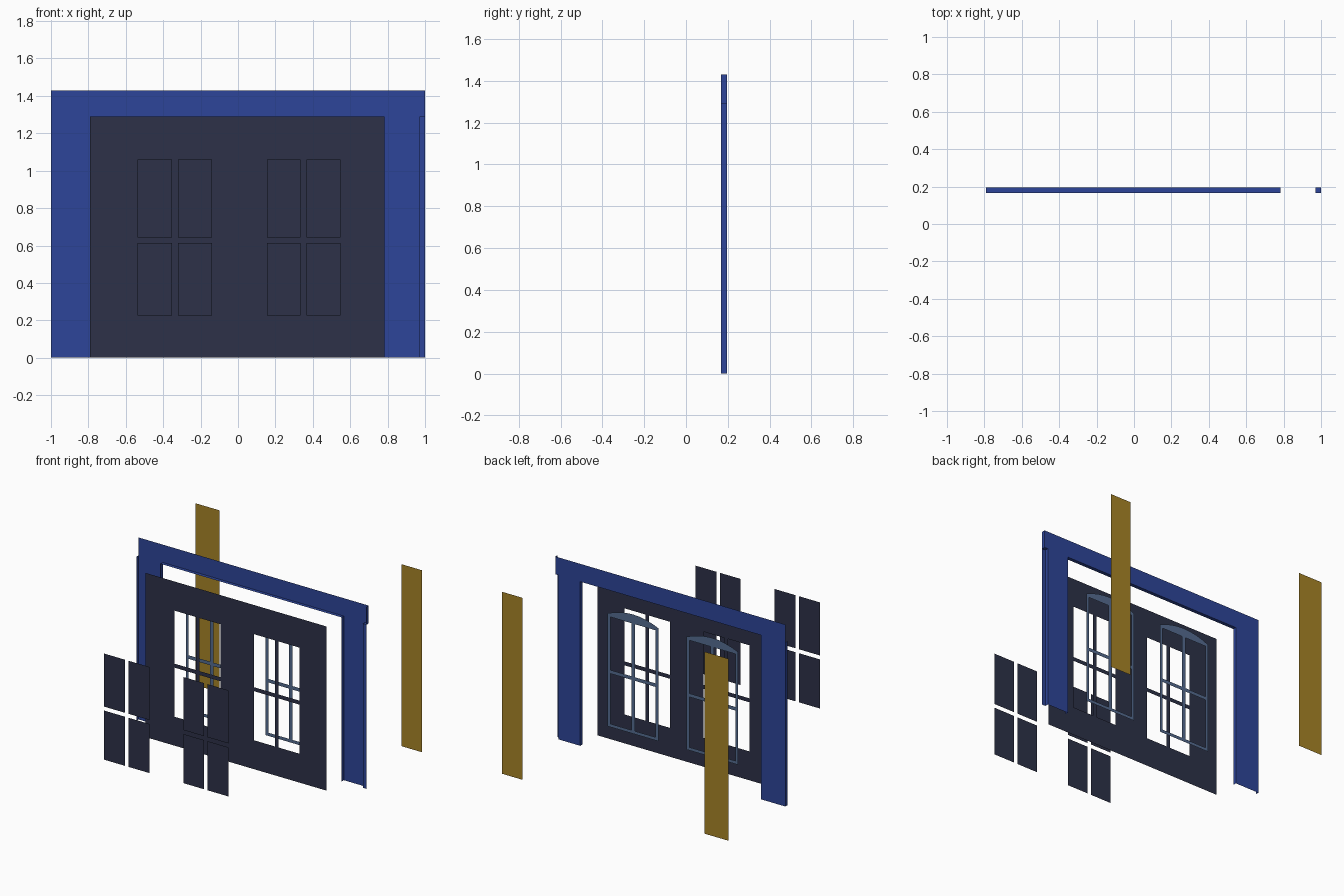
import bpy, math

if "Cube" in bpy.data.objects:
    bpy.data.objects.remove(bpy.data.objects["Cube"])


def material(name, rgb):
    m = bpy.data.materials.new(name)
    m.diffuse_color = (*rgb, 1)
    m.use_nodes = True
    m.node_tree.nodes["Principled BSDF"].inputs["Base Color"].default_value = m.diffuse_color
    return m


BLUE = material("blue_paint", (0.027, 0.06, 0.32))
DARK = material("dark_panel", (0.026, 0.031, 0.065))
STEEL = material("steel_blue_trim", (0.09, 0.15, 0.28))
GOLD = material("gold_panel", (0.39, 0.23, 0.02))


def build(name, polys, mat):
    """Object from a list of polygons, welding shared corners."""
    index, faces = {}, []
    for poly in polys:
        faces.append([index.setdefault(tuple(round(c, 4) for c in p), len(index)) for p in poly])
    me = bpy.data.meshes.new(name)
    me.from_pydata(list(index), [], faces)
    me.materials.append(mat)
    ob = bpy.data.objects.new(name, me)
    bpy.context.collection.objects.link(ob)
    return ob


def rect(x0, x1, z0, z1, y):
    """Upright rectangle facing -y."""
    return [(x0, y, z0), (x1, y, z0), (x1, y, z1), (x0, y, z1)]


def grid(xs, zs, y, skip=lambda i, j: False):
    """Flat sheet of cells; skip(i, j) leaves openings."""
    return [rect(xs[i], xs[i + 1], zs[j], zs[j + 1], y)
            for i in range(len(xs) - 1) for j in range(len(zs) - 1) if not skip(i, j)]


def strip(path, y0, y1):
    """Band between y0 and y1 following (x, z) points."""
    return [[(a[0], y0, a[1]), (b[0], y0, b[1]), (b[0], y1, b[1]), (a[0], y1, a[1])]
            for a, b in zip(path, path[1:])]


TOP, HEAD = 1.43, 1.29
LEFT, RIGHT, EDGE = -0.79, 0.783, 0.97
SURROUND_Y, LIP_Y = 0.195, 0.167
WALL_Y, PANE_Y, TRIM_Y, GOLD_Y = -0.02, -0.9, 0.155, 0.9

# Window layout: two windows, each two panes wide and two panes high
windows = {"left": (-0.537, -0.353, -0.321, -0.139),
           "right": (0.155, 0.335, 0.367, 0.549)}
pane_z = (0.227, 0.613, 0.644, 1.061)

# Surround: flat lintel and columns with narrow returns towards the front
xs = (-1, LEFT, RIGHT, EDGE, 1)
faces = grid(xs, (0, HEAD, TOP), SURROUND_Y, lambda i, j: j == 0 and i in (1, 3))
faces.append(rect(EDGE, 1, 0, HEAD, LIP_Y))
faces += strip([(-1, 0), (-1, HEAD)], LIP_Y, SURROUND_Y)
faces += strip([(LEFT, 0), (LEFT, HEAD), (RIGHT, HEAD), (RIGHT, 0)], LIP_Y, SURROUND_Y)
faces += strip([(EDGE, 0), (EDGE, HEAD)], LIP_Y, SURROUND_Y)
faces += strip([(EDGE, HEAD), (1, HEAD), (1, TOP)], LIP_Y, SURROUND_Y)
build("blue_surround", faces, BLUE)

# Wall panel with eight openings
xs = (LEFT, *windows["left"], *windows["right"], RIGHT)
build("wall_panel", grid(xs, (0, *pane_z, HEAD), WALL_Y,
                         lambda i, j: i in (1, 3, 5, 7) and j in (1, 3)), DARK)

for side, w in windows.items():
    # Window panes set forward of the wall
    build(side + "_window_panes",
          [rect(w[i], w[i + 1], pane_z[j], pane_z[j + 1], PANE_Y) for i in (0, 2) for j in (0, 2)], DARK)

    # Window trim: bars and a shallow filled arch head
    xs = (w[0] - 0.025, *w, w[3] + 0.025)
    zs = (0.195, 0.22, 0.615, 0.643, 1.06)
    trim = grid(xs, zs, TRIM_Y, lambda i, j: i in (1, 3) and j in (1, 3))
    mid, half = (xs[0] + xs[-1]) / 2, (xs[-1] - xs[0]) / 2
    arch = [(mid + half * t, TRIM_Y, 1.082 + 0.05 * (1 - t * t))
            for t in (1 - k / 4 for k in range(9))]
    trim.append([(x, TRIM_Y, zs[-1]) for x in xs] + arch)
    build(side + "_window_trim", trim, STEEL)

# Gold panels standing behind the columns
build("left_gold_panel", [rect(-1, LEFT, 0, TOP, GOLD_Y)], GOLD)
build("right_gold_panel", [rect(0.79, EDGE, 0, TOP, GOLD_Y)], GOLD)
